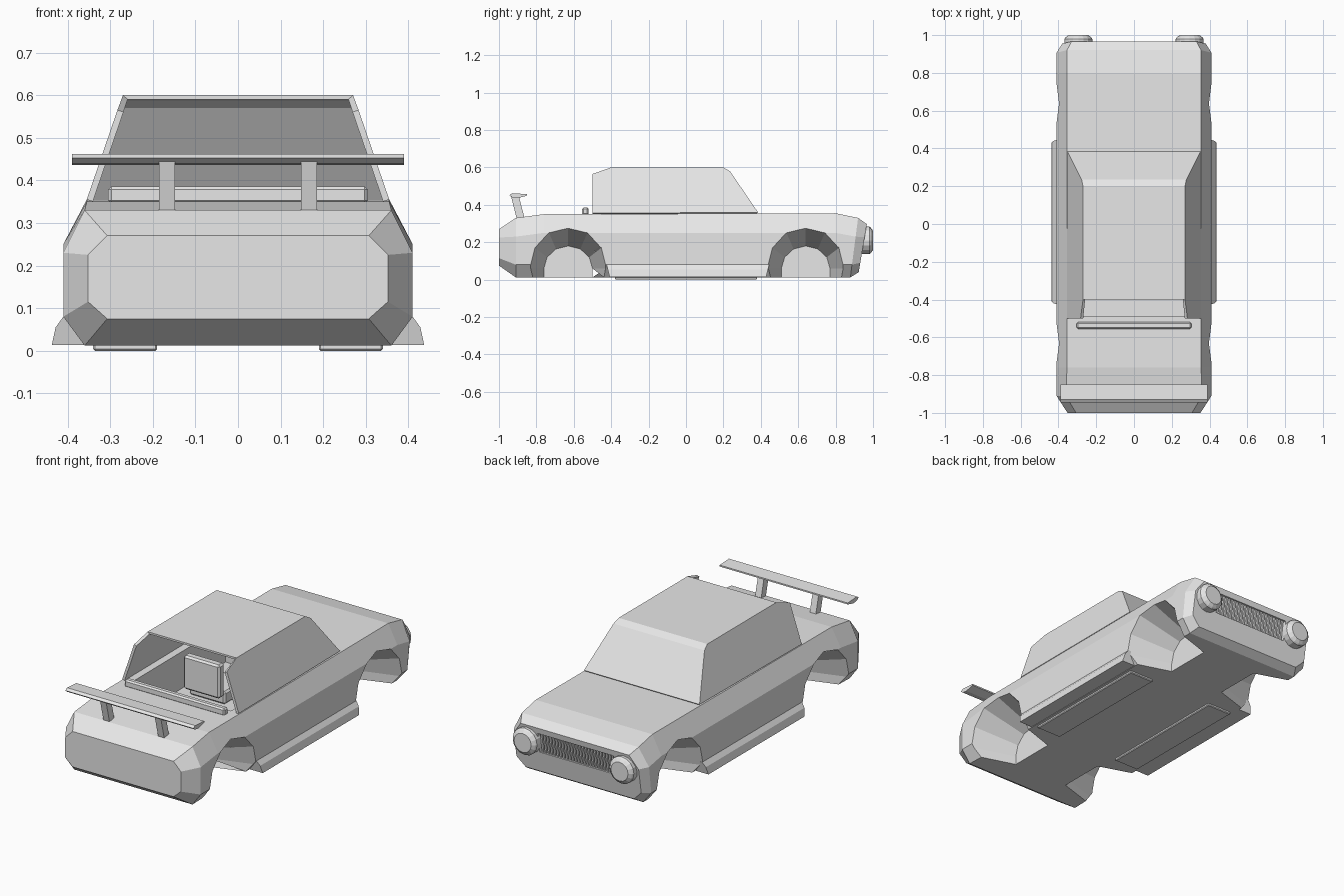
import bpy, bmesh, math
from mathutils import Vector

cube = bpy.data.objects.get("Cube")
if cube:
    bpy.data.objects.remove(cube, do_unlink=True)

grey = bpy.data.materials.new("plain_grey")
grey.use_nodes = True
COLOUR = (0.8, 0.8, 0.8, 1)
grey.diffuse_color = COLOUR
grey.node_tree.nodes["Principled BSDF"].inputs["Base Color"].default_value = COLOUR


def finish(bm, name):
    bmesh.ops.recalc_face_normals(bm, faces=bm.faces)
    mesh = bpy.data.meshes.new(name)
    bm.to_mesh(mesh)
    bm.free()
    mesh.materials.append(grey)
    ob = bpy.data.objects.new(name, mesh)
    bpy.context.collection.objects.link(ob)
    return ob


def loft(name, rings):
    """Skin matching closed rings and cap both ends."""
    bm = bmesh.new()
    loops = [[bm.verts.new(p) for p in ring] for ring in rings]
    for a, b in zip(loops, loops[1:]):
        for i in range(len(a)):
            j = (i + 1) % len(a)
            bm.faces.new((a[i], a[j], b[j], b[i]))
    bm.faces.new(loops[0])
    bm.faces.new(loops[-1])
    return finish(bm, name)


def box(name, x, y, z, bevel=0.0):
    ob = loft(name, [[(x[0], v, w) for v, w in
                      ((y[0], z[0]), (y[1], z[0]), (y[1], z[1]), (y[0], z[1]))],
                     [(x[1], v, w) for v, w in
                      ((y[0], z[0]), (y[1], z[0]), (y[1], z[1]), (y[0], z[1]))]])
    if bevel:
        mod = ob.modifiers.new("Bevel", 'BEVEL')
        mod.width = bevel
        mod.segments = 1
    return ob


def prism(name, x0, x1, profile):
    return loft(name, [[(x, y, z) for y, z in profile] for x in (x0, x1)])


def cut(target, cutter):
    mod = target.modifiers.new("Cut", 'BOOLEAN')
    mod.operation = 'DIFFERENCE'
    mod.solver = 'EXACT'
    mod.object = cutter
    bpy.context.view_layer.objects.active = target
    bpy.ops.object.modifier_apply(modifier=mod.name)
    bpy.data.objects.remove(cutter, do_unlink=True)


# Body: octagonal sections; the nose leans back towards the floor
def section(y, half, low, high, cx, c_low, c_high, lean=0.0):
    right = [(half - cx, low), (half, low + c_low), (half, high - c_high), (half - cx, high)]
    pts = right + [(-x, z) for x, z in reversed(right)]
    return [(x, y - lean * (high - z), z) for x, z in pts]


body = loft("body", [
    section(-1.0, 0.352, 0.075, 0.27, 0.045, 0.04, 0.045),
    section(-0.91, 0.41, 0.012, 0.33, 0.05, 0.068, 0.1),
    section(-0.76, 0.41, 0.012, 0.35, 0.055, 0.068, 0.1),
    section(0.80, 0.41, 0.012, 0.355, 0.055, 0.068, 0.105),
    section(0.92, 0.41, 0.012, 0.33, 0.055, 0.068, 0.1, 0.13),
    section(0.967, 0.38, 0.04, 0.297, 0.05, 0.05, 0.07, 0.17),
])

# Wheel wells taper inwards
INNER, OUTER = 0.17, 0.41


def arch(side, x, yc):
    t = (x - INNER) / (OUTER - INNER)
    w, top = 0.13 + 0.075 * t, 0.18 + 0.1 * t
    base = 0.06
    pts = [(-w * (1.0 + 0.03 * t), -0.05)]
    for i in range(7):
        a = math.pi * (1 - i / 6)
        pts.append((w * math.cos(a), base + (top - base) * math.sin(a)))
    pts.append((w * (1.0 + 0.03 * t), -0.05))
    return [(side * x, yc + y, z) for y, z in pts]


for side in (-1, 1):
    for yc in (-0.63, 0.64):
        cut(body, loft("well_cutter", [arch(side, x, yc) for x in (INNER, 0.47)]))

# Cabin interior and grille opening
cut(body, box("interior_cutter", (-0.3, 0.3), (-0.49, 0.32), (0.15, 0.5)))
cut(body, box("grille_cutter", (-0.23, 0.23), (0.905, 1.1), (0.155, 0.265)))

# Cabin: windscreen, roof and sides, open at the rear
bm = bmesh.new()
stations = [(0.385, 0.36, 0.352), (0.235, 0.58, 0.277), (0.20, 0.60, 0.27), (-0.40, 0.60, 0.27)]
left, right = ([bm.verts.new((s * x, y, z)) for y, z, x in stations] for s in (1, -1))
for i in range(3):
    bm.faces.new((left[i], left[i + 1], right[i + 1], right[i]))
for s, edge in ((1, left), (-1, right)):
    rear = [bm.verts.new((s * x, -0.5, z)) for x, z in ((0.283, 0.565), (0.355, 0.355))]
    bm.faces.new(edge + rear)
cabin = finish(bm, "cabin")
shell = cabin.modifiers.new("Thickness", 'SOLIDIFY')
shell.thickness = 0.015
shell.offset = -1

# Seat and rear deck bar
box("seat_back", (-0.23, -0.01), (-0.15, -0.10), (0.20, 0.385), 0.01)
box("seat_base", (-0.23, -0.01), (-0.10, 0.10), (0.15, 0.22), 0.01)
box("rear_bar", (-0.305, 0.305), (-0.555, -0.52), (0.345, 0.386), 0.008)

# Rear wing on two leaning struts
prism("rear_wing", -0.39, 0.39, [(-0.945, 0.452), (-0.93, 0.462), (-0.85, 0.457),
                                 (-0.85, 0.449), (-0.90, 0.436), (-0.93, 0.44)])
for name, s in (("right", -1), ("left", 1)):
    prism(name + "_wing_strut", s * 0.148, s * 0.185,
          [(-0.905, 0.325), (-0.865, 0.335), (-0.893, 0.445), (-0.935, 0.445)])

    # Side skirt
    loft(name + "_side_skirt", [[(s * x, y + k * (0.08 - z), z) for x, z in
                                 ((0.34, 0.014), (0.437, 0.014), (0.428, 0.055),
                                  (0.41, 0.08), (0.34, 0.08))]
                                for y, k in ((-0.425, 0.25), (0.445, -0.25))])
    # Floor pan rail
    box(name + "_floor_rail", (s * 0.19, s * 0.34), (-0.38, 0.38), (0.0, 0.02), 0.004)

    # Headlight: a stepped round housing
    rings = []
    for y, r in ((0.92, 0.074), (0.98, 0.074), (0.988, 0.068), (1.0, 0.052)):
        rings.append([(s * 0.295 + r * math.cos(math.tau * i / 16), y,
                       0.21 + r * math.sin(math.tau * i / 16)) for i in range(16)])
    loft(name + "_headlight", rings)

# Grille ribs
for i in range(25):
    x = -0.216 + i * 0.018
    prism("grille_rib_%02d" % (i + 1), x - 0.005, x + 0.005,
          [(0.90, 0.15), (0.935, 0.15), (0.954, 0.27), (0.90, 0.27)])
